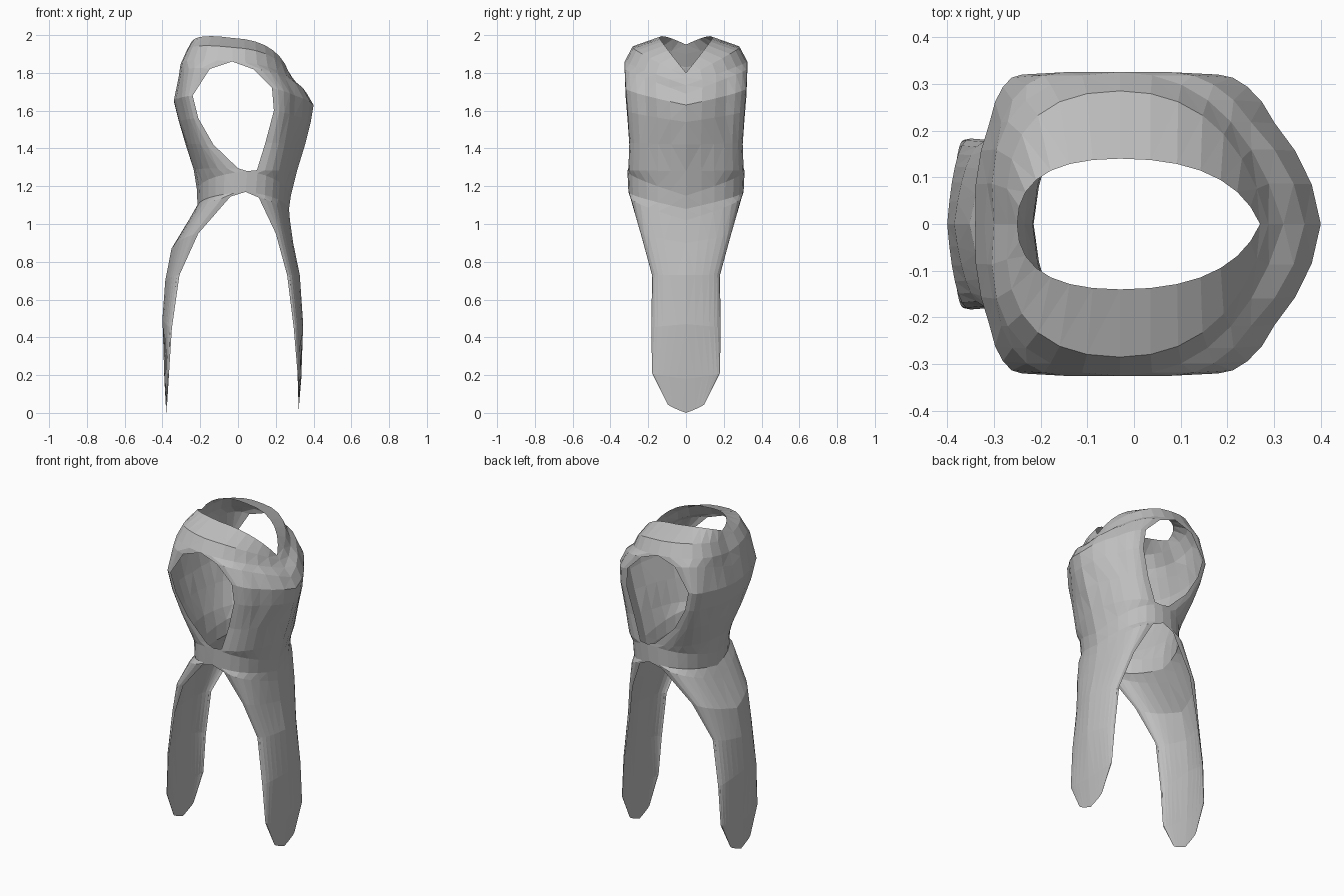
import bpy, bmesh
from mathutils import Vector

# Each row: free edge (x, y, z), side centre line (x, z), squareness of the bend; root tip to rim
RIGHT = [
    (.32, .10, .05, .32, 0, .7), (.315, .18, .21, .335, .18, .7), (.295, .183, .45, .345, .47, .7),
    (.26, .18, .73, .327, .73, .7), (.20, .24, .95, .292, .90, .75), (.11, .295, 1.14, .275, 1.02, .8),
    (.04, .305, 1.17, .27, 1.08, .88), (.05, .31, 1.28, .28, 1.15, .85), (.10, .305, 1.285, .312, 1.28, .75),
    (.145, .30, 1.43, .355, 1.42, .62), (.19, .31, 1.60, .385, 1.54, .5), (.18, .32, 1.72, .40, 1.63, .5),
    (.08, .325, 1.82, .365, 1.69, .58), (-.03, .325, 1.86, .32, 1.735, .72),
    (-.03, .285, 1.935, .288, 1.775, .76), (-.03, .14, 1.985, .27, 1.80, .8)]
LEFT = [
    (-.375, .10, .05, -.38, 0, .7), (-.365, .18, .21, -.39, .18, .7), (-.35, .183, .45, -.40, .50, .7),
    (-.31, .18, .73, -.385, .70, .7), (-.21, .24, .95, -.352, .87, .7), (-.04, .295, 1.145, -.255, 1.03, .8),
    (.04, .305, 1.17, -.215, 1.10, .9), (.05, .31, 1.28, -.217, 1.18, .92), (.0, .305, 1.295, -.235, 1.29, .92),
    (-.13, .30, 1.42, -.28, 1.43, .9), (-.21, .31, 1.56, -.312, 1.54, .85), (-.24, .32, 1.68, -.34, 1.65, .8),
    (-.15, .325, 1.82, -.32, 1.75, .95), (-.03, .325, 1.86, -.30, 1.83, 1.15),
    (-.03, .285, 1.935, -.27, 1.90, 1.12), (-.03, .14, 1.985, -.25, 1.95, 1.0)]
HALF = 7
# small upright folds around the crown bulge, by column
FOLDS = {4: -.004, 5: .008, 6: .012}


def half_row(row, lift):
    """Curve from the free edge round to the side centre line."""
    ex, ey, ez, cx, cz, k = row
    edge, centre = Vector((ex, ey, ez)), Vector((cx, 0, cz))
    mz = ez + lift if ez > 1.8 else ez * .75 + cz * .25
    mid = Vector((ex + (cx - ex) * k, ey, mz))
    pts = []
    for i in range(HALF + 1):
        t = i / HALF
        p = edge * (1 - t) ** 2 + mid * 2 * t * (1 - t) + centre * t * t
        if 1.5 < cz < 1.72:
            p.x += FOLDS.get(i, 0) * (1 if cx > 0 else -.5)
        pts.append(p)
    return pts


def add_side(bm, rows, lift, flip):
    """One root and its half of the crown, as a single open sheet."""
    grid = []
    for row in rows:
        h = half_row(row, lift)
        full = [Vector((p.x, -p.y, p.z)) for p in h] + h[-2::-1]
        grid.append([bm.verts.new(p) for p in full])
    for a, b in zip(grid, grid[1:]):
        for i in range(len(a) - 1):
            f = [a[i], a[i + 1], b[i + 1], b[i]]
            bm.faces.new(f[::-1] if flip else f)


# Hollow two-rooted shell, both halves welded at the front and back bridges
bm = bmesh.new()
add_side(bm, RIGHT, -.01, False)
add_side(bm, LEFT, .03, True)
bmesh.ops.remove_doubles(bm, verts=bm.verts, dist=.0005)
bmesh.ops.triangulate(bm, faces=bm.faces)
mesh = bpy.data.meshes.new("tooth_shell")
bm.to_mesh(mesh)
bm.free()

grey = bpy.data.materials.new("light_grey")
grey.diffuse_color = (.52, .52, .52, 1)
mesh.materials.append(grey)
shell = bpy.data.objects.new("tooth_shell", mesh)
bpy.context.collection.objects.link(shell)
